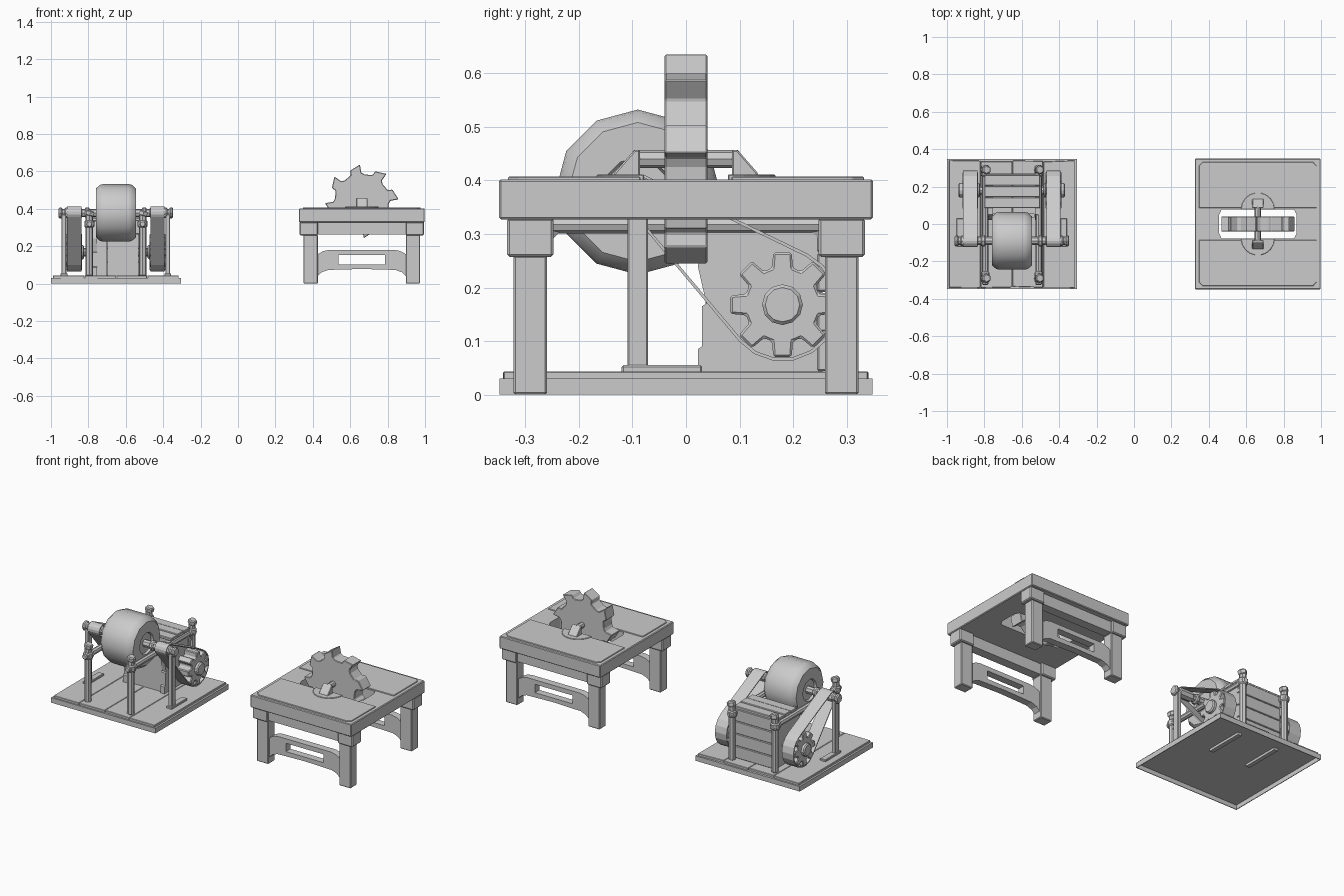
import bpy, random
from math import sin, cos, pi, radians, atan2, acos, hypot
from mathutils import Vector

if "Cube" in bpy.data.objects:
    bpy.data.objects.remove(bpy.data.objects["Cube"])

random.seed(4)


def mesh(name, verts, faces, bevel=0.0):
    me = bpy.data.meshes.new(name)
    me.from_pydata(verts, [], faces)
    ob = bpy.data.objects.new(name, me)
    bpy.context.collection.objects.link(ob)
    if bevel:
        m = ob.modifiers.new("bevel", "BEVEL")
        m.width, m.segments, m.limit_method = bevel, 1, "ANGLE"
    return ob


def prism(name, pts, axis, a, b, bevel=0.0):
    """Extrude a 2D outline along x, y or z (outline axes: yz, xz, xy)."""
    def put(p, t):
        return {"x": (t, p[0], p[1]), "y": (p[0], t, p[1]), "z": (p[0], p[1], t)}[axis]
    n = len(pts)
    area = sum(pts[i - 1][0] * pts[i][1] - pts[i][0] * pts[i - 1][1] for i in range(n))
    if (area < 0) != (axis == "y"):
        pts = pts[::-1]
    vs = [put(p, a) for p in pts] + [put(p, b) for p in pts]
    fs = [tuple(range(n))[::-1], tuple(range(n, 2 * n))]
    fs += [(i, (i + 1) % n, n + (i + 1) % n, n + i) for i in range(n)]
    return mesh(name, vs, fs, bevel)


def box(name, x0, x1, y0, y1, z0, z1, bevel=0.0):
    return prism(name, [(x0, y0), (x1, y0), (x1, y1), (x0, y1)], "z", z0, z1, bevel)


def cut(ob, cutter):
    m = ob.modifiers.new("cut", "BOOLEAN")
    m.operation, m.object, m.solver = "DIFFERENCE", cutter, "EXACT"
    cutter.hide_render = True
    cutter.hide_set(True)


def lathe(name, p, q, prof, n=8, smooth=False):
    """Turn (distance, radius) pairs around the line p -> q."""
    p, q = Vector(p), Vector(q)
    rot = (q - p).to_track_quat("Z", "Y")
    vs = [p + rot @ Vector((r * cos(2 * pi * i / n), r * sin(2 * pi * i / n), d))
          for d, r in prof for i in range(n)]
    fs = [(k * n + i, k * n + (i + 1) % n, (k + 1) * n + (i + 1) % n, (k + 1) * n + i)
          for k in range(len(prof) - 1) for i in range(n)]
    fs += [tuple(range(n))[::-1], tuple(range(len(vs) - n, len(vs)))]
    ob = mesh(name, vs, fs)
    if smooth:
        bpy.context.view_layer.objects.active = ob
        ob.select_set(True)
        bpy.ops.object.shade_smooth_by_angle(angle=radians(35))
        ob.select_set(False)
    return ob


def rod(name, p, q, r, n=8):
    length = (Vector(q) - Vector(p)).length
    c = min(r * 0.25, 0.006)
    return lathe(name, p, q, [(0, r - c), (c, r), (length - c, r), (length, r - c)], n)


def polar(cx, cy, r, deg):
    return (cx + r * cos(radians(deg)), cy + r * sin(radians(deg)))


# ---------------- saw table ----------------
CX = 0.662
top = box("table_top", CX - 0.336, CX + 0.336, -0.349, 0.349, 0.327, 0.402, 0.004)
slot = [(x * 0.208, y * 0.078) for x, y in ((-0.93, -1), (0.93, -1), (1, -0.6), (1, 0.6),
                                            (0.93, 1), (-0.93, 1), (-1, 0.6), (-1, -0.6))]
cut(top, prism("slot_cutter", [(CX + x, y) for x, y in slot], "z", 0.2, 0.5))
for s, side in ((-1, "front"), (1, "back")):
    # raised panel with clipped corners on the outer edge
    prism(side + "_top_panel",
          [(CX - 0.315, s * 0.085), (CX + 0.315, s * 0.085), (CX + 0.315, s * 0.31),
           (CX + 0.295, s * 0.332), (CX - 0.295, s * 0.332), (CX - 0.315, s * 0.31)],
          "z", 0.40, 0.407, 0.002)
    # half-round plate and sloped bearing block
    lug = [polar(CX, s * 0.078, 0.09, s * d) for d in range(0, 181, 20)]
    prism(side + "_bearing_plate", lug, "z", 0.40, 0.411, 0.002)
    prism(side + "_bearing", [(s * 0.086, 0.405), (s * 0.138, 0.405), (s * 0.132, 0.416),
                              (s * 0.096, 0.457), (s * 0.086, 0.457)],
          "x", CX - 0.03, CX + 0.03, 0.003)
    # leg frame: corner blocks, legs, apron and arched stretcher
    y0, y1 = sorted((s * 0.259, s * 0.322))
    for m in (-1, 1):
        xa, xb = sorted((CX + m * 0.235, CX + m * 0.332))
        box(side + "_corner_block", xa, xb, y0 - 0.012, y1 + 0.012, 0.257, 0.33, 0.005)
        xa, xb = sorted((CX + m * 0.235, CX + m * 0.312))
        box(side + "_leg", xa, xb, y0, y1, 0, 0.26, 0.004)
        # half of the stretcher, left open for the slot
        prof = [(0, 0.18), (0.175, 0.18), (0.205, 0.174), (0.24, 0.155), (0.24, 0.035),
                (0.215, 0.06), (0.18, 0.073), (0, 0.078), (0, 0.103), (0.125, 0.103),
                (0.125, 0.153), (0, 0.153)]
        prism(side + "_stretcher", [(CX + m * u, z) for u, z in prof], "y",
              y0 + 0.01, y1 - 0.01)
    box(side + "_apron", CX - 0.24, CX + 0.24, y0 + 0.004, y1 - 0.004, 0.262, 0.33)

# saw blade: eight hooked teeth leaning clockwise
teeth = []
for k in range(8):
    a = 93 + 45 * k
    for r, d in ((0.197, 0), (0.175, 18), (0.151, 20), (0.144, 36), (0.153, 43)):
        teeth.append(polar(CX, 0.44, r, a + d))
prism("saw_blade", teeth, "y", -0.04, 0.04, 0.003)
rod("saw_axle", (CX, -0.1, 0.44), (CX, 0.1, 0.44), 0.017)

# ---------------- grinding wheel ----------------
GX = -0.653
base = box("base", -1, -0.306, -0.348, 0.348, 0, 0.03)
cut(base, box("base_hollow_cutter", -0.996, -0.31, -0.344, 0.344, -0.1, 0.026))
# uneven floor planks running front to back
edges = [-0.99, -0.82, -0.65, -0.485, -0.316]
for i in range(4):
    r = [random.uniform(0, 0.01) for _ in range(4)]
    x0, x1 = edges[i] + 0.001, edges[i + 1] - 0.001
    prism("floor_plank", [(x0, -0.342 + r[0]), (x1, -0.342 + r[1]),
                          (x1, 0.342 - r[2]), (x0, 0.342 - r[3])], "z", 0.028, 0.043, 0.002)

# planked box with ragged front edges on the side walls
ragged = [(0.255, 0.012), (0.255, 0.335), (0.05, 0.335), (0.022, 0.24), (0.038, 0.17),
          (0.03, 0.165), (0.03, 0.09), (0.022, 0.085), (0.022, 0.012)]
for x in (-0.78, -0.53):
    prism("box_side", ragged, "x", x, x + 0.025)
for i in range(4):
    z = 0.043 + i * 0.074
    box("box_back_plank", -0.785, -0.502, 0.245, 0.27, z + 0.001, z + 0.073, 0.003)
    x = -0.755 + i * 0.056
    box("box_front_plank", x, x + 0.055, 0.036, 0.056, 0.04, 0.25 + 0.015 * (i % 2))
for i in range(3):
    y = 0.085 + i * 0.06
    box("box_lid_plank", -0.80, -0.502, y, y + 0.058, 0.335, 0.352 + 0.003 * (i % 2), 0.003)

# timber frame: four posts, two rails, lashings and braces
for x in (-0.795, -0.51):
    rod("rail", (x, -0.325, 0.318), (x, 0.315, 0.318), 0.017)
    for s in (-1, 1):
        y = s * 0.29
        rod("frame_post", (x, y, 0.04), (x, y, 0.37), 0.02)
        rod("post_cap", (x, y, 0.36), (x + 0.008, y, 0.39), 0.025, 6)
        rod("post_lashing", (x, y, 0.3), (x, y, 0.338), 0.027)
        rod("rail_lashing", (x, y - s * 0.035, 0.318), (x, y + s * 0.02, 0.318), 0.023)
        rod("brace", (x, s * 0.29, 0.262), (x, s * 0.235, 0.318), 0.011, 6)

# stone wheel and shaft
WY, WZ, W = -0.09, 0.378, 0.215
R = 0.154
lathe("grindstone", (-0.76, WY, WZ), (-0.545, WY, WZ),
      [(0.012, 0.06), (0, 0.065), (0, R - 0.024), (0.022, R - 0.004), (0.04, R),
       (W - 0.04, R), (W - 0.022, R - 0.004), (W, R - 0.024), (W, 0.065),
       (W - 0.012, 0.06)], 12, True)
rod("shaft", (-0.95, WY, WZ), (-0.36, WY, WZ), 0.022)

# belt outline: tangent arcs around the pulley and the gear
GY, GZ = 0.18, 0.168


def belt_loop(r1, r2):
    dy, dz = GY - WY, GZ - WZ
    base, off = atan2(dz, dy), acos((r1 - r2) / hypot(dy, dz))
    small = [base + off + (2 * pi - 2 * off) * i / 6 for i in range(7)]
    large = [base - off + 2 * off * i / 10 for i in range(11)]
    return ([(WY + r1 * cos(a), WZ + r1 * sin(a)) for a in small]
            + [(GY + r2 * cos(a), GZ + r2 * sin(a)) for a in large])


for s, side in ((-1, "left"), (1, "right")):
    def X(d):
        return GX + s * d
    rod(side + "_pulley", (X(0.18), WY, WZ), (X(0.275), WY, WZ), 0.028)
    rod(side + "_shaft_cap", (X(0.285), WY, WZ), (X(0.306), WY, WZ), 0.029)
    rod(side + "_shaft_collar", (X(0.14), WY, WZ), (X(0.165), WY, WZ), 0.03)
    # outer shaft support on a foot board
    x0, x1 = sorted((X(0.265), X(0.29)))
    box(side + "_support", x0, x1, WY - 0.019, WY + 0.019, 0.04, 0.37, 0.003)
    box(side + "_foot", x0 - 0.006, x1 + 0.006, -0.12, 0.03, 0.04, 0.055, 0.003)
    # eight-toothed drive gear with a hub
    gear = []
    for k in range(8):
        for r, d in ((0.099, -10), (0.099, 10), (0.071, 16), (0.071, 29)):
            gear.append(polar(GY, GZ, r, 45 * k + d))
    g0, g1 = sorted((X(0.18), X(0.265)))
    prism(side + "_gear", gear, "x", g0, g1, 0.004)
    rod(side + "_gear_hub", (X(0.17), GY, GZ), (X(0.285), GY, GZ), 0.038, 12)
    rod(side + "_gear_axle", (X(0.1), GY, GZ), (X(0.18), GY, GZ), 0.022)
    # belt band
    inner, outer = belt_loop(0.029, 0.1), belt_loop(0.034, 0.106)
    n = len(inner)
    vs = [(x, p[0], p[1]) for x in (g0 + 0.004, g1 - 0.004) for loop in (inner, outer) for p in loop]
    fs = []
    for i in range(n):
        j = (i + 1) % n
        fs += [(n + i, n + j, 3 * n + j, 3 * n + i), (i, 2 * n + i, 2 * n + j, j),
               (i, j, n + j, n + i), (2 * n + i, 3 * n + i, 3 * n + j, 2 * n + j)]
    mesh(side + "_belt", vs, fs)
